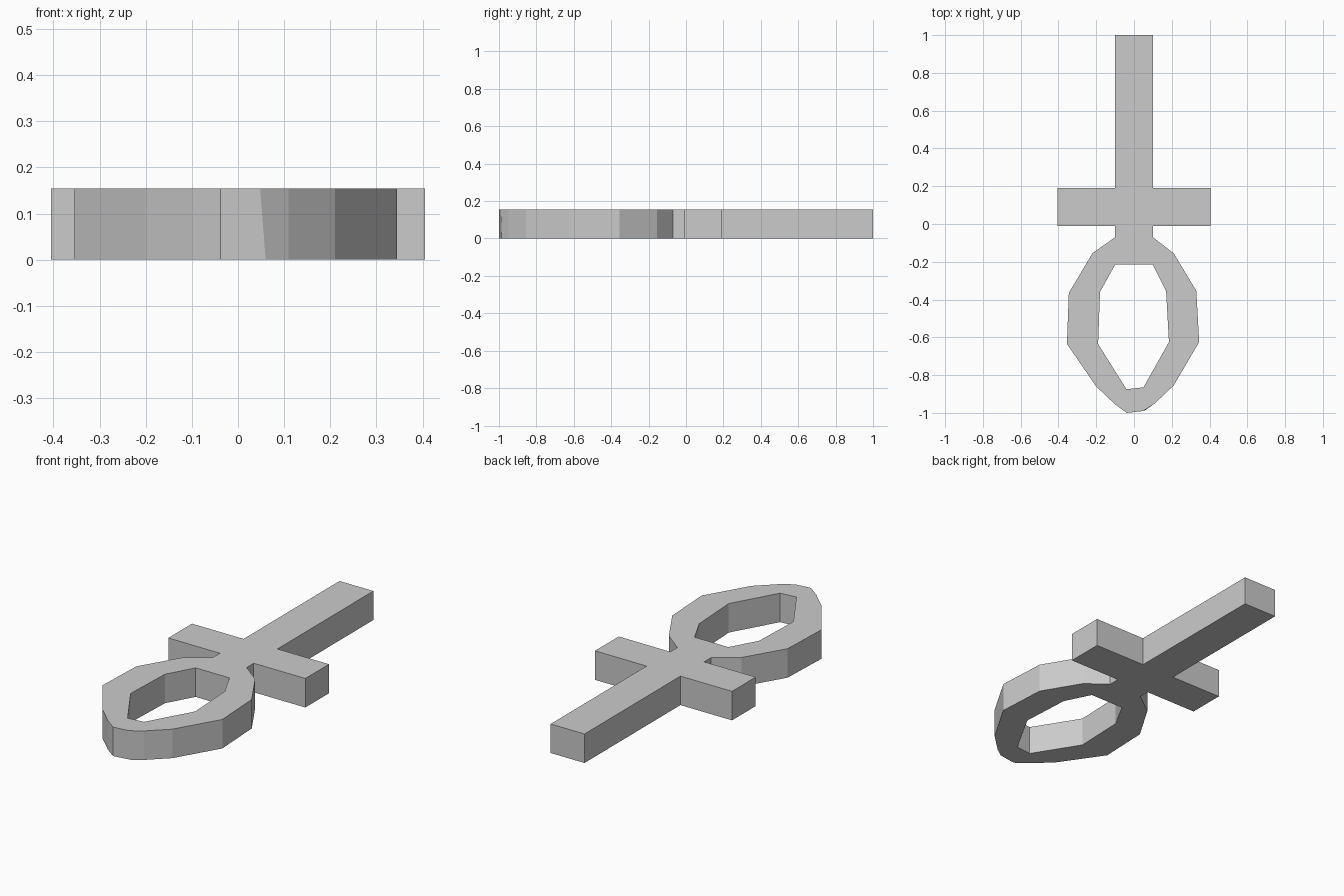
import bpy, bmesh
from mathutils import Vector

if "Cube" in bpy.data.objects:
    bpy.data.objects.remove(bpy.data.objects["Cube"])

HEIGHT = 0.155

# Outer outline: shaft, crossbar and faceted loop
half_cross = [(0.1, 1.0), (0.1, 0.19), (0.405, 0.19), (0.405, -0.01),
              (0.1, -0.01), (0.1, -0.07)]
right_loop = [(0.21, -0.155), (0.33, -0.355), (0.345, -0.625),
              (0.21, -0.855), (0.11, -0.95), (0.06, -0.985)]
left_loop = [(-0.038, -1.0), (-0.1, -0.955), (-0.2, -0.86),
             (-0.355, -0.635), (-0.345, -0.365), (-0.22, -0.155)]
outer = half_cross + right_loop + left_loop + [(-x, y) for x, y in reversed(half_cross)]

# Opening inside the loop
inner = [(0.1, -0.215), (0.17, -0.355), (0.185, -0.625), (0.05, -0.865),
         (-0.04, -0.875), (-0.19, -0.635), (-0.18, -0.36), (-0.1, -0.215)]


def add_ring(bm, points):
    verts = [bm.verts.new((x, y, 0)) for x, y in points]
    return [bm.edges.new((v, verts[(i + 1) % len(verts)])) for i, v in enumerate(verts)]


# Fill the outline around the opening and extrude it to a slab
bm = bmesh.new()
edges = add_ring(bm, outer) + add_ring(bm, inner)
bmesh.ops.triangle_fill(bm, edges=edges, use_beauty=True, normal=(0, 0, 1))
ext = bmesh.ops.extrude_face_region(bm, geom=bm.faces[:], use_keep_orig=True)
top = [g for g in ext["geom"] if isinstance(g, bmesh.types.BMVert)]
bmesh.ops.translate(bm, verts=top, vec=(0, 0, HEIGHT))

# Slight slant at the tip of the loop
for v in top:
    if (v.co.xy - Vector((0.06, -0.985))).length < 0.001:
        v.co.xy = (0.048, -0.99)

bmesh.ops.recalc_face_normals(bm, faces=bm.faces[:])
mesh = bpy.data.meshes.new("looped_cross")
bm.to_mesh(mesh)
bm.free()
bpy.context.collection.objects.link(bpy.data.objects.new("looped_cross", mesh))
